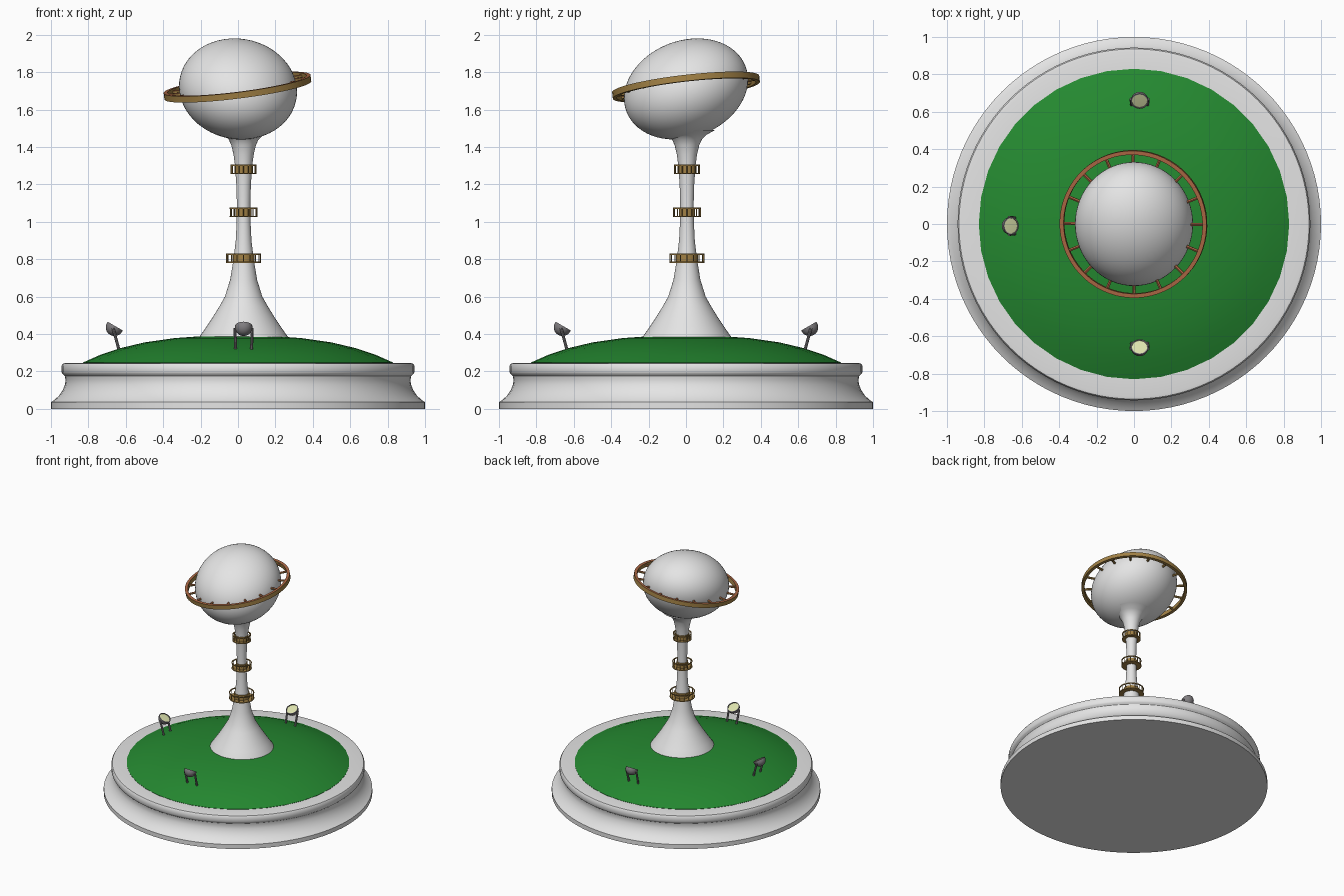
import bpy, bmesh, math
from mathutils import Vector, Matrix

cube = bpy.data.objects.get("Cube")
if cube:
    bpy.data.objects.remove(cube, do_unlink=True)


def material(name, r, g, b):
    m = bpy.data.materials.new(name)
    m.use_nodes = True
    m.diffuse_color = (r, g, b, 1)
    m.node_tree.nodes["Principled BSDF"].inputs["Base Color"].default_value = (r, g, b, 1)
    return m


WHITE = material("pale_stone", 0.78, 0.78, 0.78)
GREEN = material("grass_green", 0.018, 0.25, 0.03)
GOLD = material("gold", 0.36, 0.22, 0.06)
COPPER = material("copper", 0.42, 0.14, 0.06)
GREY = material("lamp_grey", 0.22, 0.21, 0.22)
LENS = material("lamp_lens", 0.72, 0.76, 0.42)


def finish(name, bm, mat, matrix=Matrix(), angle=35):
    """Turn a bmesh into a named, shaded object."""
    bmesh.ops.recalc_face_normals(bm, faces=bm.faces)
    mesh = bpy.data.meshes.new(name)
    bm.to_mesh(mesh)
    bm.free()
    mesh.materials.append(mat)
    mesh.shade_smooth()
    mesh.set_sharp_from_angle(angle=math.radians(angle))
    obj = bpy.data.objects.new(name, mesh)
    obj.matrix_world = matrix
    bpy.context.scene.collection.objects.link(obj)
    return obj


def lathe(name, profile, mat, steps=64, matrix=Matrix(), closed=False):
    """Spin a (radius, height) profile round z."""
    bm = bmesh.new()
    verts = [bm.verts.new((r, 0, z)) for r, z in profile]
    pairs = list(zip(verts, verts[1:]))
    if closed:
        pairs.append((verts[-1], verts[0]))
    edges = [bm.edges.new(p) for p in pairs]
    bmesh.ops.spin(bm, geom=verts + edges, cent=(0, 0, 0), axis=(0, 0, 1),
                   angle=math.tau, steps=steps, use_merge=True)
    bmesh.ops.remove_doubles(bm, verts=bm.verts, dist=1e-5)
    return finish(name, bm, mat, matrix)


def band(name, inner, outer, low, high, mat, matrix=Matrix(), steps=48):
    """Flat-sided ring."""
    return lathe(name, [(inner, low), (outer, low), (outer, high), (inner, high)],
                 mat, steps, matrix, closed=True)


def add_bar(bm, a, b, radius, sides=6):
    """Round bar between two points."""
    a, b = Vector(a), Vector(b)
    spin = (b - a).to_track_quat('Z', 'Y').to_matrix().to_4x4()
    bmesh.ops.create_cone(bm, cap_ends=True, segments=sides, radius1=radius, radius2=radius,
                          depth=(b - a).length,
                          matrix=Matrix.Translation((a + b) / 2) @ spin)


def around(count):
    for i in range(count):
        a = math.tau * i / count
        yield math.cos(a), math.sin(a)


# Round plinth with a concave side and a raised lip
lathe("plinth", [(0, 0), (1, 0), (1, .035), (.985, .045), (.957, .07), (.937, .1),
                 (.925, .13), (.922, .155), (.926, .175), (.938, .186), (.943, .195),
                 (.943, .23), (.936, .242), (.92, .245), (.8, .245)], WHITE, 96)

# Grassy mound
lathe("lawn", [(.83, .235), (.83, .247), (.74, .287), (.63, .324), (.5, .355),
               (.34, .378), (.17, .39), (0, .393)], GREEN, 36)

# Flared column
axis = Matrix.Translation((.03, .005, 0))
lathe("column", [(.265, .33), (.24, .38), (.205, .43), (.165, .49), (.128, .55), (.1, .6),
                 (.072, .69), (.054, .8), (.042, .9), (.037, 1), (.036, 1.1), (.039, 1.2),
                 (.046, 1.3), (.054, 1.36), (.066, 1.41), (.08, 1.44), (.105, 1.465),
                 (.15, 1.49)], WHITE, 48, axis)

# Egg-shaped pod, leaning
bm = bmesh.new()
bmesh.ops.create_uvsphere(bm, u_segments=64, v_segments=32, radius=1)
lean = Matrix(((.3155, 0, 0, 0), (0, .3315, 0, 0), (-.016, .05, .265, 1.71), (0, 0, 0, 1)))
bm.transform(lean)
finish("pod", bm, WHITE)

# Tilted walkway ring with spokes
up = Vector((-.125, -.115, 1))
tilt = Matrix.Translation((-.003, 0, 1.72)) @ up.to_track_quat('Z', 'Y').to_matrix().to_4x4()
ring = band("pod_ring", .374, .396, -.017, .017, GOLD, tilt, 64)
bm = bmesh.new()
for c, s in around(16):
    add_bar(bm, (.29 * c, .29 * s, 0), (.38 * c, .38 * s, 0), .009)
turn = Matrix.Rotation(-up.to_track_quat('Z', 'Y').to_matrix().to_euler().z, 4, 'Z')
spokes = finish("ring_spokes", bm, GOLD, tilt @ turn)
for obj in (ring, spokes):
    obj.data.materials.append(COPPER)
    for face in obj.data.polygons:
        face.material_index = int(face.normal.z > .4)

# Railed balconies on the column
for i, (z, outer, collar) in enumerate([(.805, .094, .058), (1.05, .075, .043),
                                        (1.28, .07, .05)], 1):
    place = axis @ Matrix.Translation((0, 0, z))
    band(f"balcony_collar_{i}", .02, collar, -.022, .022, GOLD, place, 32)
    band(f"balcony_floor_{i}", .02, outer, -.025, -.018, GOLD, place, 32)
    band(f"balcony_rail_{i}", outer - .007, outer, .018, .025, GOLD, place, 32)
    bm = bmesh.new()
    r = outer - .004
    for c, s in around(16):
        add_bar(bm, (r * c, r * s, -.02), (r * c, r * s, .02), .003, 4)
    finish(f"balcony_posts_{i}", bm, GOLD, place)

# Floodlights facing the pod; local +y points towards the middle
R = .047
bowl = [(R * math.sin(t * math.pi / 16), -R * math.cos(t * math.pi / 16)) for t in range(9)]
bowl += [(R, .007), (R - .006, .007), (R - .006, 0)]
for name, x, y, turn in [("front", .03, -.66, 0), ("back", .03, .66, math.pi),
                         ("right", -.66, -.01, -math.pi / 2)]:
    base = Matrix.Translation((x, y, 0)) @ Matrix.Rotation(turn, 4, 'Z')
    head = base @ Matrix.Translation((0, 0, .436)) @ Matrix.Rotation(math.radians(-30), 4, 'X')
    lathe(f"{name}_lamp_bowl", bowl, GREY, 20, head)
    lathe(f"{name}_lamp_lens", [(0, .004), (R - .005, .002), (R - .005, -.002)], LENS, 20, head)
    bm = bmesh.new()
    for side in (-1, 1):
        add_bar(bm, (side * .042, .028, .3), (side * .046, -.008, .43), .008, 8)
    finish(f"{name}_lamp_legs", bm, GREY, base)
